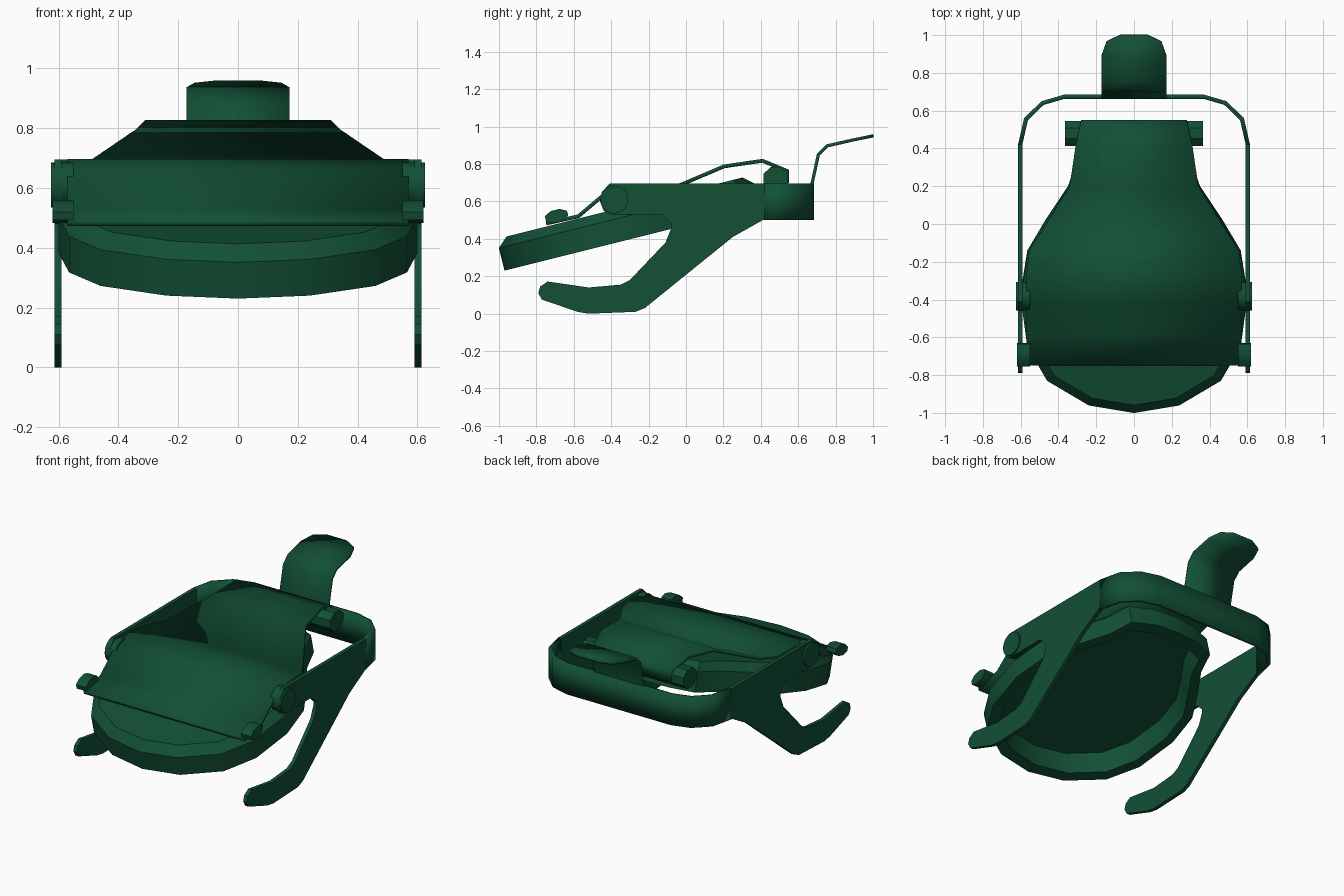
import bpy, math

if "Cube" in bpy.data.objects:
    bpy.data.objects.remove(bpy.data.objects["Cube"])

mat = bpy.data.materials.new("dark_green")
mat.diffuse_color = (0.006, 0.08, 0.036, 1)
mat.use_nodes = True
mat.node_tree.nodes["Principled BSDF"].inputs["Base Color"].default_value = mat.diffuse_color


def make(name, verts, faces, thick=0):
    me = bpy.data.meshes.new(name)
    me.from_pydata(verts, [], faces)
    me.update()
    me.materials.append(mat)
    ob = bpy.data.objects.new(name, me)
    bpy.context.collection.objects.link(ob)
    if thick:
        m = ob.modifiers.new("thickness", 'SOLIDIFY')
        m.thickness, m.offset, m.use_even_offset = thick, -1, True
    bpy.ops.object.select_all(action='DESELECT')
    ob.select_set(True)
    bpy.context.view_layer.objects.active = ob
    bpy.ops.object.shade_smooth_by_angle(angle=math.radians(35))
    return ob


def strip(name, rows, thick):
    """Bent sheet from (y, z, half width) rows."""
    v = [(s * w, y, z) for y, z, w in rows for s in (-1, 1)]
    f = [(2*i, 2*i+1, 2*i+3, 2*i+2) for i in range(len(rows) - 1)]
    return make(name, v, f, thick)


def prism(name, pts, x0, x1):
    """(y, z) outline, counter-clockwise, extruded along x."""
    n = len(pts)
    v = [(x, y, z) for x in (x0, x1) for y, z in pts]
    f = [tuple(reversed(range(n))), tuple(range(n, 2*n))]
    f += [(i, (i+1) % n, n + (i+1) % n, n + i) for i in range(n)]
    return make(name, v, f)


def disc(y, z, ry, rz, n, turn=0.0, tilt=0.0):
    """Points of a tilted ellipse in the (y, z) plane."""
    pts = []
    for i in range(n):
        a = 2 * math.pi * (i + turn) / n
        p, q = ry * math.cos(a), rz * math.sin(a)
        pts.append((y + p * math.cos(tilt) - q * math.sin(tilt),
                    z + p * math.sin(tilt) + q * math.cos(tilt)))
    return pts


# side arms with forward-curving legs
arm = [(-0.41, 0.695), (-0.45, 0.65), (-0.46, 0.60), (-0.44, 0.55), (-0.41, 0.53),
       (-0.13, 0.53), (-0.08, 0.48), (-0.08, 0.455), (-0.11, 0.38), (-0.30, 0.18),
       (-0.35, 0.155), (-0.52, 0.14), (-0.74, 0.172), (-0.78, 0.145), (-0.79, 0.11),
       (-0.77, 0.075), (-0.58, 0.01), (-0.52, 0.0), (-0.27, 0.01), (-0.22, 0.03),
       (0.25, 0.41), (0.41, 0.50), (0.42, 0.50), (0.42, 0.695)]
for side, s in (("left", -1), ("right", 1)):
    prism(side + "_arm", arm, *sorted((s * 0.59, s * 0.614)))
    # pivot pin and front stop on each side
    prism(side + "_pivot_pin", disc(-0.383, 0.61, 0.075, 0.075, 16),
          *sorted((s * 0.55, s * 0.625)))
    prism(side + "_front_stop", disc(-0.692, 0.522, 0.066, 0.036, 8, 0.5, 0.25),
          *sorted((s * 0.55, s * 0.62)))

# rear band with rounded corners
half = [(0.614, 0.42), (0.582, 0.56), (0.49, 0.65), (0.37, 0.685)]
path = half + [(-x, y) for x, y in reversed(half)]
make("rear_band", [(x, y, z) for x, y in path for z in (0.50, 0.695)],
     [(2*i, 2*i+2, 2*i+3, 2*i+1) for i in range(len(path) - 1)], 0.022)

# thumb tab
strip("thumb_tab", [(0.664, 0.62, 0.172), (0.664, 0.69, 0.172), (0.70, 0.855, 0.172),
                    (0.75, 0.905, 0.172), (0.89, 0.937, 0.172), (0.965, 0.952, 0.145),
                    (1.0, 0.96, 0.07)], 0.017)

# curved cover plate
strip("cover_plate", [(-0.75, 0.492, 0.57), (-0.58, 0.53, 0.57), (-0.42, 0.665, 0.57),
                      (-0.27, 0.697, 0.57), (-0.14, 0.685, 0.555), (-0.04, 0.695, 0.49),
                      (0.20, 0.797, 0.34), (0.41, 0.828, 0.31), (0.55, 0.77, 0.28),
                      (0.55, 0.70, 0.28)], 0.02)

# rear roller
prism("rear_roller", disc(0.48, 0.722, 0.072, 0.066, 8, 0.5), -0.365, 0.365)

# tilted hollow body
side = [(0, -0.97), (0.24, -0.93), (0.46, -0.80), (0.565, -0.62), (0.60, -0.36),
        (0.565, -0.14), (0.47, 0.02), (0.35, 0.20), (0.30, 0.34), (0.15, 0.39), (0, 0.40)]
outline = side + [(-x, y) for x, y in reversed(side[1:-1])]
n = len(outline)
# (scale, height along the tilted normal) for each ring, top cap to inner cap
rings = [(0.92, 0.175), (1, 0.125), (1, 0), (0.9, 0), (0.86, 0.13)]
verts, faces = [], [tuple(range(n))]
for k, h in rings:
    for x, y in outline:
        yy = -0.30 + (y + 0.30) * k
        verts.append((x * k, yy - 0.243 * h, 0.23 + 0.25 * (yy + 0.97) + 0.97 * h))
for r in range(len(rings) - 1):
    for i in range(n):
        j = (i + 1) % n
        faces.append((r*n + i, (r+1)*n + i, (r+1)*n + j, r*n + j))
faces.append(tuple(reversed(range(4*n, 5*n))))
make("hollow_body", verts, faces)
